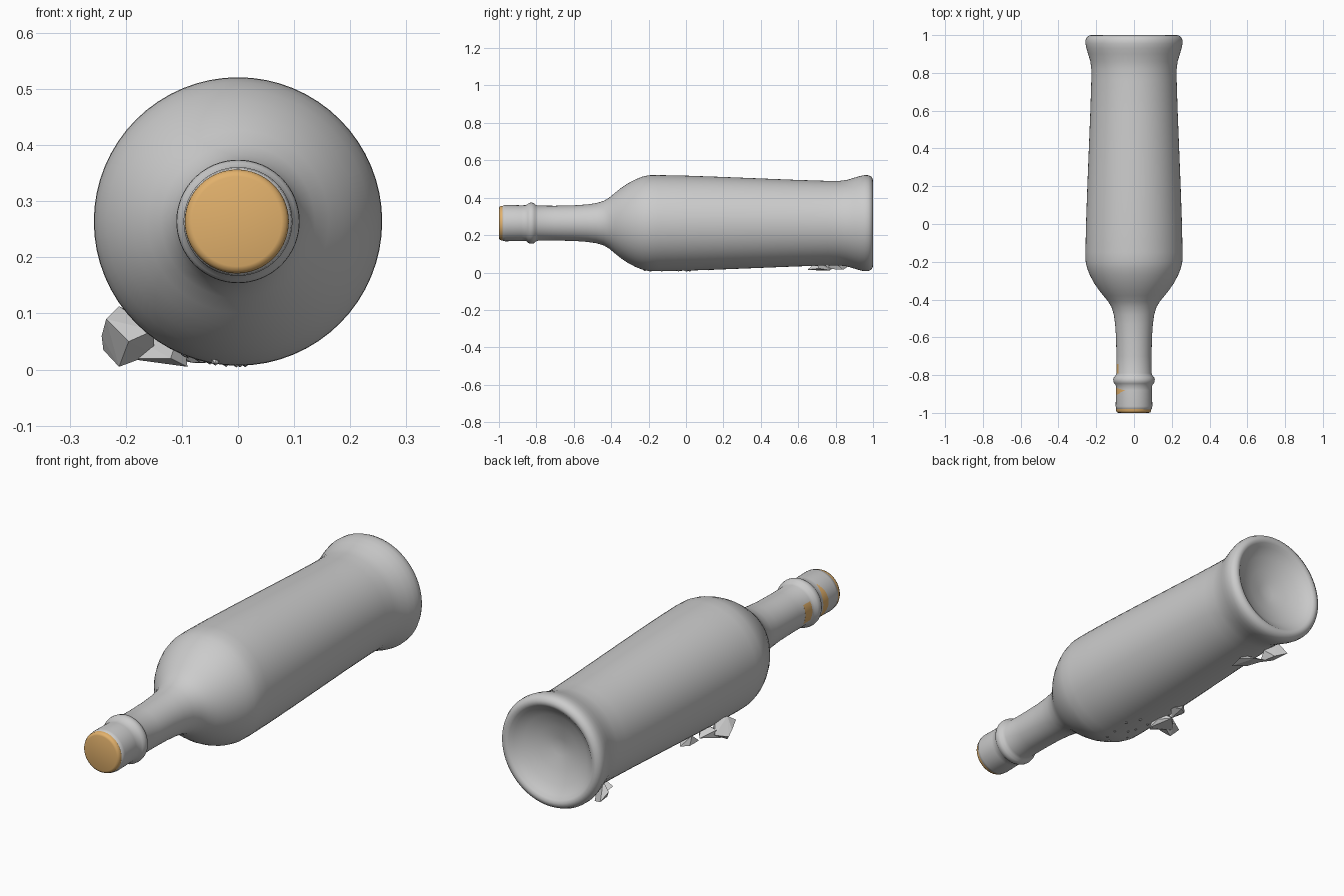
import bpy, bmesh, math
from mathutils import Vector, Matrix

AXIS_Z = 0.264


def finish(name, bm, smooth=None, mat=None):
    bmesh.ops.recalc_face_normals(bm, faces=bm.faces)
    mesh = bpy.data.meshes.new(name)
    bm.to_mesh(mesh)
    bm.free()
    ob = bpy.data.objects.new(name, mesh)
    bpy.context.collection.objects.link(ob)
    if mat:
        mesh.materials.append(mat)
    if smooth:
        bpy.ops.object.select_all(action='DESELECT')
        ob.select_set(True)
        bpy.context.view_layer.objects.active = ob
        bpy.ops.object.shade_smooth_by_angle(angle=math.radians(smooth))
    return ob


def lathe(name, profile, x=0.0, steps=64, smooth=50, mat=None):
    """Spin (y, radius) points around the bottle's lying axis."""
    bm = bmesh.new()
    verts = [bm.verts.new((x, y, AXIS_Z + r)) for y, r in profile]
    edges = [bm.edges.new(p) for p in zip(verts, verts[1:])]
    bmesh.ops.spin(bm, geom=verts + edges, cent=(x, 0, AXIS_Z), axis=(0, 1, 0),
                   angle=math.tau, steps=steps, use_duplicate=False)
    bmesh.ops.remove_doubles(bm, verts=bm.verts, dist=0.0002)
    return finish(name, bm, smooth, mat)


def clump(name, points):
    """Faceted lump wrapped around a few points."""
    bm = bmesh.new()
    for p in points:
        bm.verts.new(p)
    res = bmesh.ops.convex_hull(bm, input=bm.verts)
    junk = [g for g in res['geom_interior'] if isinstance(g, bmesh.types.BMVert)]
    bmesh.ops.delete(bm, geom=junk, context='VERTS')
    return finish(name, bm)


# Bottle: mouth, neck collar, shoulder, tapering body, flared foot, hollow base
lathe("bottle", [
    (-0.90, 0.085), (-0.975, 0.085), (-0.982, 0.090), (-0.978, 0.095), (-0.965, 0.097),
    (-0.88, 0.0955), (-0.855, 0.096), (-0.845, 0.104), (-0.835, 0.109), (-0.825, 0.110),
    (-0.812, 0.107), (-0.803, 0.098), (-0.79, 0.0935), (-0.70, 0.093), (-0.60, 0.095),
    (-0.53, 0.100), (-0.48, 0.107), (-0.44, 0.119), (-0.41, 0.137), (-0.38, 0.162),
    (-0.35, 0.186), (-0.31, 0.213), (-0.27, 0.234), (-0.235, 0.248), (-0.20, 0.256),
    (-0.15, 0.257), (0.0, 0.254), (0.2, 0.247), (0.4, 0.239), (0.6, 0.231), (0.76, 0.226),
    (0.82, 0.226), (0.86, 0.231), (0.90, 0.243), (0.93, 0.252), (0.955, 0.257),
    (0.975, 0.256), (0.99, 0.249), (0.998, 0.237), (1.0, 0.225), (0.994, 0.213),
    (0.98, 0.198), (0.955, 0.16), (0.935, 0.10), (0.92, 0.04), (0.915, 0.0)])

# Cork, a touch off centre so it shows through the neck
cork_mat = bpy.data.materials.new("cork")
cork_mat.diffuse_color = (0.76, 0.44, 0.15, 1)
lathe("cork", [
    (-1.0, 0.0), (-1.0, 0.080), (-0.997, 0.088), (-0.988, 0.0925), (-0.96, 0.093),
    (-0.93, 0.0935), (-0.88, 0.0945), (-0.84, 0.092), (-0.74, 0.0915), (-0.73, 0.0)],
    x=-0.002, mat=cork_mat)

# Rough growths clinging to the underside
clump("growth_large", [
    (-0.243, 0.01, 0.06), (-0.235, -0.03, 0.09), (-0.212, 0.0, 0.113), (-0.24, 0.03, 0.035),
    (-0.212, 0.0, 0.005), (-0.195, -0.05, 0.05), (-0.19, 0.06, 0.04), (-0.17, 0.03, 0.09),
    (-0.15, -0.03, 0.07), (-0.15, 0.03, 0.028)])
clump("growth_link", [
    (-0.20, 0.03, 0.02), (-0.19, 0.05, 0.06), (-0.14, 0.10, 0.028), (-0.10, 0.05, 0.03),
    (-0.09, 0.0, 0.005), (-0.12, -0.03, 0.02), (-0.10, 0.04, 0.08)])
clump("growth_small", [
    (-0.165, 0.14, 0.04), (-0.145, 0.18, 0.025), (-0.12, 0.12, 0.012), (-0.11, 0.20, 0.02),
    (-0.15, 0.17, 0.07), (-0.08, 0.16, 0.04)])
clump("growth_foot_outer", [
    (-0.185, 0.83, 0.07), (-0.17, 0.87, 0.035), (-0.15, 0.79, 0.025), (-0.12, 0.84, 0.015),
    (-0.15, 0.82, 0.11), (-0.10, 0.79, 0.06), (-0.11, 0.75, 0.02)])
clump("growth_foot_inner", [
    (-0.12, 0.78, 0.02), (-0.13, 0.72, 0.04), (-0.08, 0.70, 0.012), (-0.03, 0.65, 0.015),
    (-0.02, 0.71, 0.022), (-0.06, 0.77, 0.012), (-0.06, 0.70, 0.06)])

# Tiny bumps scattered under the shoulder
for i in range(9):
    a = i * 2.4
    bm = bmesh.new()
    x = -0.04 + 0.055 * math.sin(a)
    z = AXIS_Z - math.sqrt(0.255 ** 2 - x * x)
    bmesh.ops.create_icosphere(bm, subdivisions=1, radius=0.008,
                               matrix=Matrix.Translation((x, -0.22 + 0.03 * i, max(z + 0.003, 0.008))))
    finish(f"bump_{i + 1}", bm)
